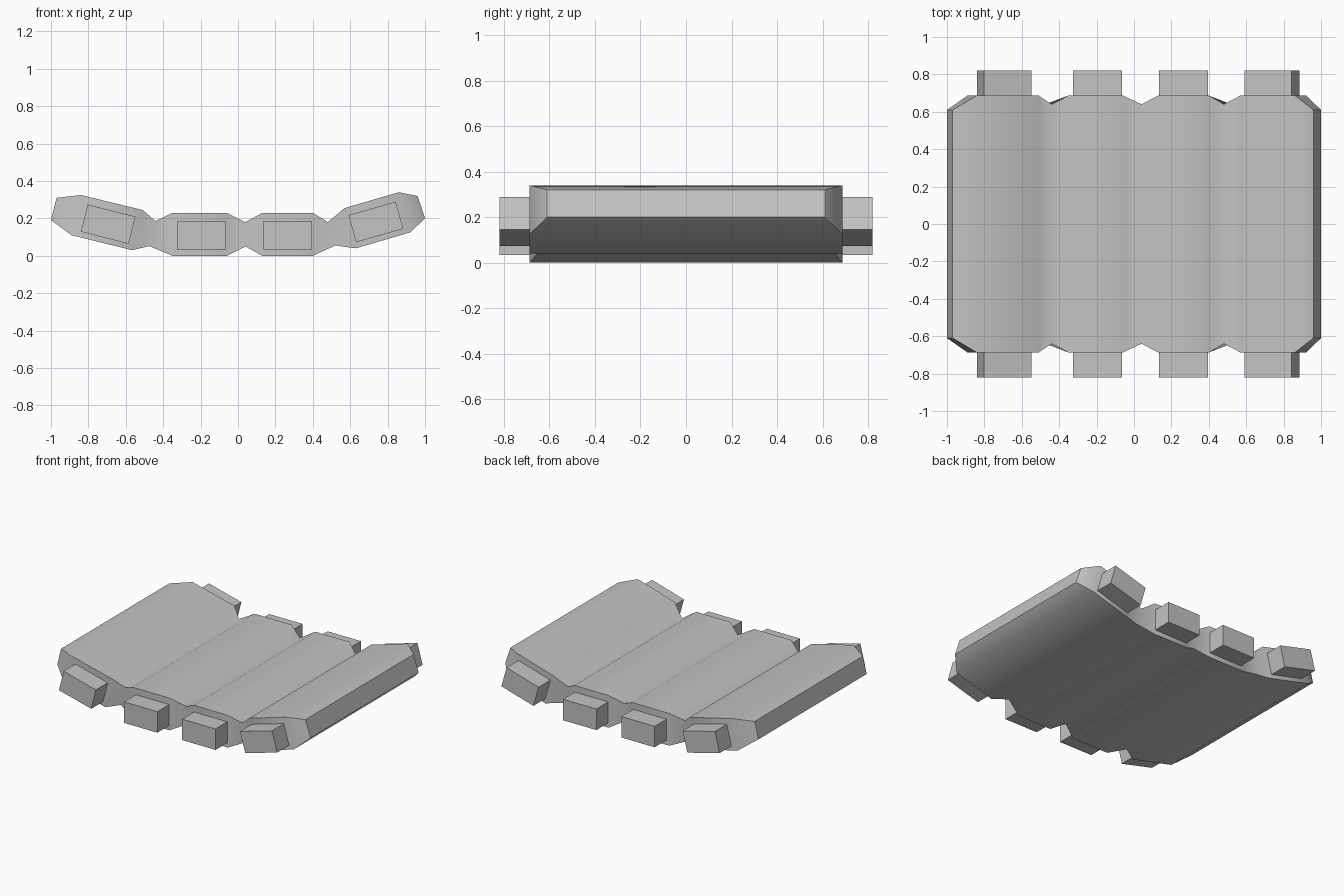
import bpy, bmesh, math
from mathutils import Matrix

cube = bpy.data.objects.get("Cube")
if cube:
    bpy.data.objects.remove(cube, do_unlink=True)

# Single grey material
grey = bpy.data.materials.new("plain grey")
grey.use_nodes = True
COLOUR = (0.55, 0.55, 0.55, 1)
grey.diffuse_color = COLOUR
shader = next(n for n in grey.node_tree.nodes if n.type == 'BSDF_PRINCIPLED')
shader.inputs["Base Color"].default_value = COLOUR
shader.inputs["Roughness"].default_value = 0.8


def finish(bm, name):
    bmesh.ops.recalc_face_normals(bm, faces=bm.faces)
    mesh = bpy.data.meshes.new(name)
    bm.to_mesh(mesh)
    bm.free()
    mesh.materials.append(grey)
    obj = bpy.data.objects.new(name, mesh)
    bpy.context.collection.objects.link(obj)
    return obj


# Plate section: upper and lower outlines, paired from -x to +x
FULL, NOTCH, END = 0.687, 0.64, 0.61
upper = [(-.84, .325), (-.51, .245), (-.44, .185), (-.35, .23), (-.06, .23), (.04, .18),
         (.13, .23), (.40, .23), (.48, .18), (.57, .255), (.86, .34)]
lower = [(-.89, .11), (-.565, .03), (-.475, .052), (-.35, 0), (-.06, 0), (.04, .05),
         (.13, 0), (.40, 0), (.52, .055), (.63, .04), (.92, .125)]
tips_left = [(-1, .19), (-.97, .31)]
tips_right = [(.96, .32), (1, .2)]
valleys = (2, 5, 8)


def with_depth(points):
    return [(x, z, NOTCH if i in valleys else FULL) for i, (x, z) in enumerate(points)]


def ends(points):
    return [(x, z, END) for x, z in points]


ring = ends(tips_left) + with_depth(upper) + ends(tips_right) + with_depth(lower)[::-1]
n, m = len(ring), len(upper)

# Plate body: skin between the two rims, then the end caps
bm = bmesh.new()
rims = [[bm.verts.new((x, side * y, z)) for x, z, y in ring] for side in (-1, 1)]
for i in range(n):
    j = (i + 1) % n
    bm.faces.new((rims[0][i], rims[0][j], rims[1][j], rims[1][i]))
skin = set(bm.faces)
for rim in rims:
    top = rim[2:2 + m]
    bottom = rim[4 + m:][::-1]
    bm.faces.new((rim[0], rim[1], top[0], bottom[0]))
    bm.faces.new((top[-1], rim[2 + m], rim[3 + m], bottom[-1]))
    for i in range(m - 1):
        bm.faces.new((top[i], top[i + 1], bottom[i + 1], bottom[i]))

# Hard edges round the caps and the outer edges, smooth elsewhere
for face in bm.faces:
    face.smooth = True
for edge in bm.edges:
    if sum(f in skin for f in edge.link_faces) == 1:
        edge.smooth = False
for i in (0, 1, 2 + m, 3 + m):
    bm.edges.get((rims[0][i], rims[1][i])).smooth = False
finish(bm, "plate_body")

# Lugs at the front and back of each ridge: x, z, tilt
lugs = [(-.694, .169, 14.2), (-.195, .108, 0), (.265, .108, 0), (.737, .181, -16)]
INNER, OUTER = 0.6, 0.82
for end, side in (("front", -1), ("back", 1)):
    for k, (x, z, tilt) in enumerate(lugs, 1):
        bm = bmesh.new()
        place = (Matrix.Translation((x, side * (INNER + OUTER) / 2, z))
                 @ Matrix.Rotation(math.radians(tilt), 4, 'Y')
                 @ Matrix.Diagonal((0.263, OUTER - INNER, 0.15, 1)))
        bmesh.ops.create_cube(bm, size=1, matrix=place)
        finish(bm, f"{end}_lug_{k}")
